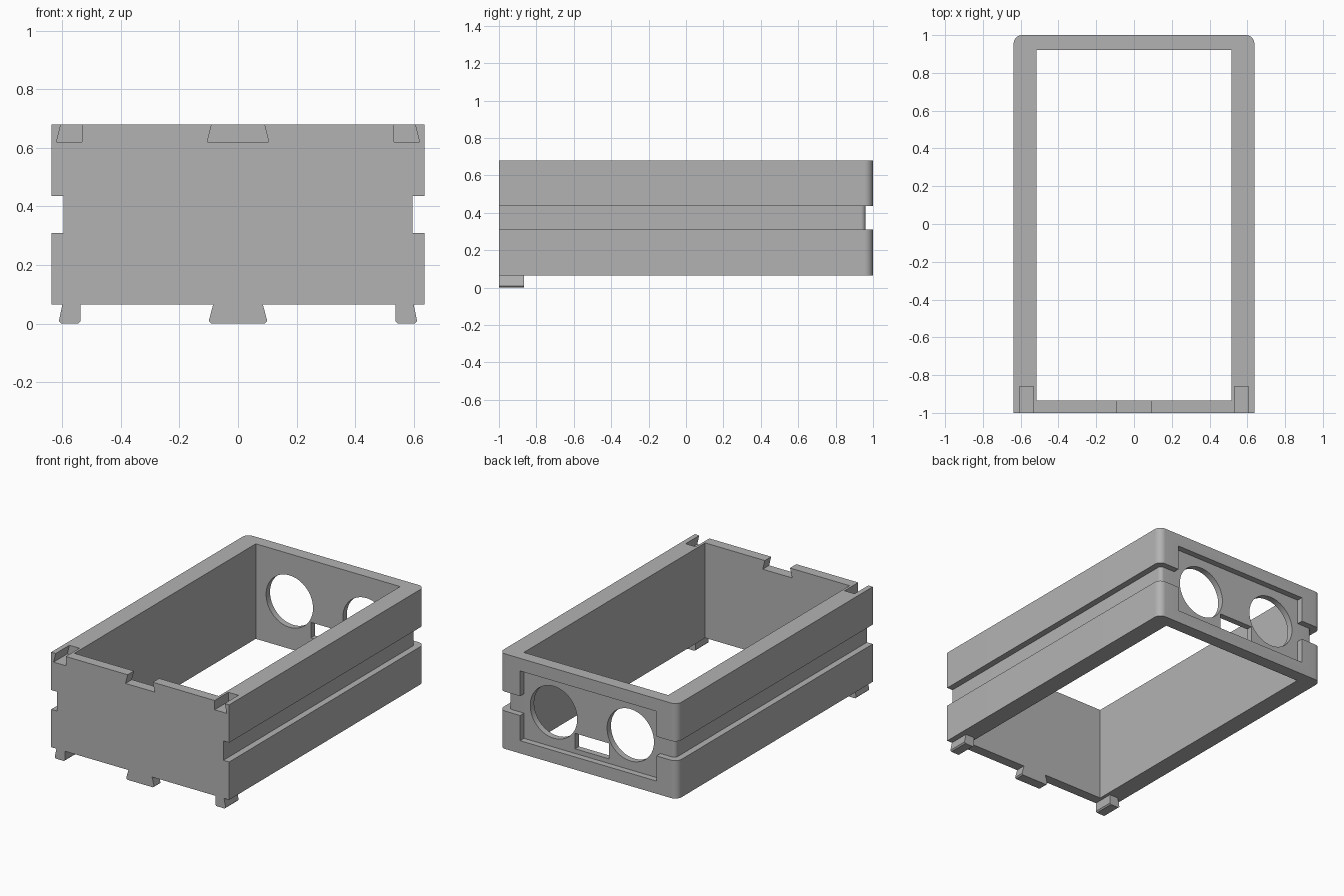
import bpy
import bmesh
import math

old = bpy.data.objects.get("Cube")
if old:
    bpy.data.objects.remove(old, do_unlink=True)

grey = bpy.data.materials.new("plain grey")
grey.use_nodes = True
colour = (0.45, 0.45, 0.45, 1)
grey.diffuse_color = colour
grey.node_tree.nodes["Principled BSDF"].inputs["Base Color"].default_value = colour

# Main sizes
HALF_W, BOTTOM, TOP = 0.637, 0.065, 0.68
IN_W, IN_FRONT, IN_BACK = 0.517, -0.935, 0.92
FLOOR_X, FLOOR_Y = 0.596, 0.96          # groove and recess floors
MID = (BOTTOM + TOP) / 2


def arc(cx, cy, r, start, end, steps):
    angles = [math.radians(start + (end - start) * i / steps) for i in range(steps + 1)]
    return [(cx + r * math.cos(a), cy + r * math.sin(a)) for a in angles]


def rect(a0, b0, a1, b1):
    return [(a0, b0), (a1, b0), (a1, b1), (a0, b1)]


def back_corners(w, y, r):
    return arc(w - r, y - r, r, 0, 90, 10) + arc(r - w, y - r, r, 90, 180, 10)


def prism(name, points, axis, lo, hi):
    """Extrude a 2D outline along z (outline in x, y) or y (outline in x, z)."""
    place = (lambda p, t: (p[0], p[1], t)) if axis == "z" else (lambda p, t: (p[0], t, p[1]))
    bm = bmesh.new()
    ends = [[bm.verts.new(place(p, t)) for p in points] for t in (lo, hi)]
    for ring in ends:
        bm.faces.new(ring)
    for i in range(len(points)):
        j = (i + 1) % len(points)
        bm.faces.new((ends[0][i], ends[0][j], ends[1][j], ends[1][i]))
    bmesh.ops.recalc_face_normals(bm, faces=bm.faces)
    mesh = bpy.data.meshes.new(name)
    bm.to_mesh(mesh)
    bm.free()
    mesh.materials.append(grey)
    obj = bpy.data.objects.new(name, mesh)
    bpy.context.collection.objects.link(obj)
    return obj


def combine(target, tool, operation):
    tool.hide_render = True
    mod = target.modifiers.new(tool.name, "BOOLEAN")
    mod.operation, mod.solver, mod.object = operation, "EXACT", tool
    bpy.context.view_layer.objects.active = target
    bpy.ops.object.modifier_apply(modifier=mod.name)
    bpy.data.objects.remove(tool, do_unlink=True)


def cut(name, points, axis, lo, hi):
    combine(body, prism(name, points, axis, lo, hi), "DIFFERENCE")


def add(name, points, axis, lo, hi):
    combine(body, prism(name, points, axis, lo, hi), "UNION")


# Open frame with rounded back corners
outline = [(-HALF_W, -1), (HALF_W, -1)] + back_corners(HALF_W, 1, 0.045)
body = prism("drawer_frame", outline, "z", BOTTOM, TOP)
cut("inner_opening", rect(-IN_W, IN_FRONT, IN_W, IN_BACK), "z", -0.2, 1)

# Groove along both sides and round the back corners
groove = ([(FLOOR_X, -1.2)] + back_corners(FLOOR_X, FLOOR_Y, 0.025)
          + [(-FLOOR_X, -1.2), (-0.8, -1.2), (-0.8, 1.2), (0.8, 1.2), (0.8, -1.2)])
cut("groove", groove, "z", 0.31, 0.435)

# Recessed back panel with two round holes and a slot
cut("back_recess", rect(-0.488, 0.147, 0.488, 0.598), "y", FLOOR_Y, 1.2)
for side in (-1, 1):
    cut("round_hole", arc(side * 0.275, MID, 0.168, 0, 360, 64)[:-1], "y", 0.8, 1.3)
cut("back_slot", rect(-0.122, 0.177, 0.122, 0.277), "y", 0.8, 1.3)

# Dovetail sockets in the top of the front
cut("centre_socket", [(-0.105, 0.62), (0.105, 0.62), (0.085, 0.7), (-0.085, 0.7)],
    "y", -1.2, -0.9)
for s in (-1, 1):
    cut("corner_socket", [(s * 0.533, 0.62), (s * 0.62, 0.62), (s * 0.6, 0.7), (s * 0.533, 0.7)],
        "y", -1.2, -0.86)

# Dovetail tabs below the front, with softened lower corners
c = 0.008
add("centre_tab", [(-0.085, BOTTOM), (-0.1, c), (c - 0.1, 0), (0.1 - c, 0), (0.1, c),
                   (0.085, BOTTOM)], "y", -1, IN_FRONT)
for s in (-1, 1):
    tab = [(0.538, BOTTOM), (0.538, c), (0.538 + c, 0), (0.612 - c, 0), (0.612, c), (0.6, BOTTOM)]
    add("corner_tab", [(s * x, z) for x, z in tab], "y", -1, -0.867)

# Smooth the curved faces only
bpy.ops.object.select_all(action="DESELECT")
body.select_set(True)
bpy.context.view_layer.objects.active = body
bpy.ops.object.shade_smooth_by_angle(angle=math.radians(30))
